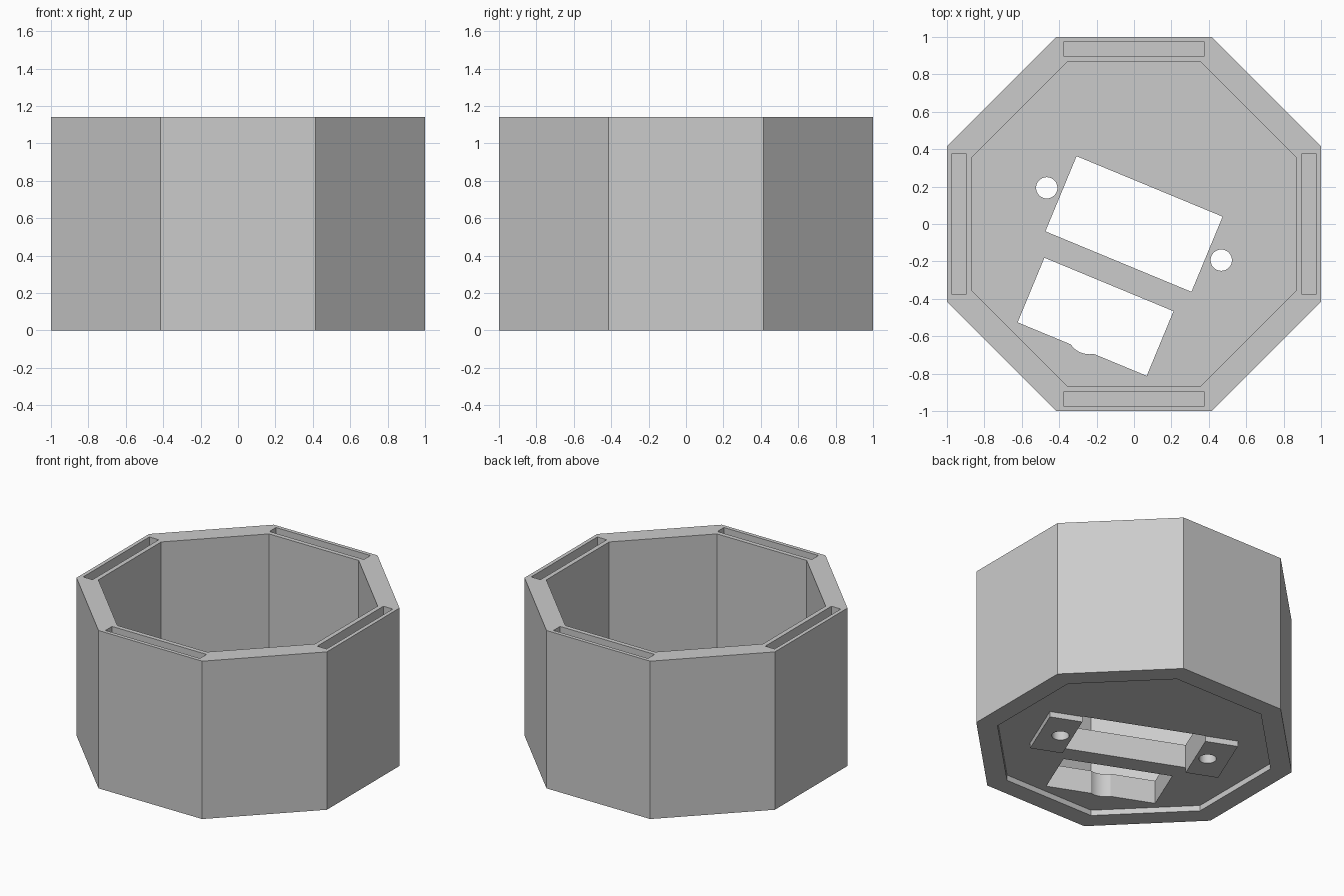
import bpy
import bmesh
from math import cos, pi, radians
from mathutils import Matrix

cube = bpy.data.objects.get("Cube")
if cube:
    bpy.data.objects.remove(cube, do_unlink=True)

HEIGHT = 1.14
INNER = 0.865          # inner apothem
FLOOR_LOW, FLOOR_TOP = 0.04, 0.21
TILT = Matrix.Rotation(radians(-22.5), 4, 'Z')

grey = bpy.data.materials.new("light grey plastic")
grey.use_nodes = True
color = (0.6, 0.6, 0.6, 1)
grey.diffuse_color = color
grey.node_tree.nodes["Principled BSDF"].inputs["Base Color"].default_value = color


def finish(name, bm, transform):
    bmesh.ops.transform(bm, matrix=transform, verts=bm.verts)
    mesh = bpy.data.meshes.new(name)
    bm.to_mesh(mesh)
    bm.free()
    mesh.materials.append(grey)
    obj = bpy.data.objects.new(name, mesh)
    bpy.context.collection.objects.link(obj)
    return obj


def prism(name, sides, radius, low, high, x=0, y=0, turn=0, frame=Matrix()):
    bm = bmesh.new()
    bmesh.ops.create_cone(bm, cap_ends=True, segments=sides, radius1=radius,
                          radius2=radius, depth=high - low)
    place = Matrix.Translation((x, y, (low + high) / 2))
    return finish(name, bm, frame @ place @ Matrix.Rotation(turn, 4, 'Z'))


def octagon(name, apothem, low, high):
    return prism(name, 8, apothem / cos(pi / 8), low, high, turn=pi / 8)


def box(name, length, width, low, high, x=0, y=0, frame=Matrix()):
    bm = bmesh.new()
    bmesh.ops.create_cube(bm, size=1)
    size = Matrix.Diagonal((length, width, high - low, 1))
    return finish(name, bm, frame @ Matrix.Translation((x, y, (low + high) / 2)) @ size)


def combine(body, tool, operation='DIFFERENCE'):
    mod = body.modifiers.new(tool.name, 'BOOLEAN')
    mod.operation = operation
    mod.solver = 'EXACT'
    mod.object = tool
    bpy.context.view_layer.objects.active = body
    bpy.ops.object.modifier_apply(modifier=mod.name)
    bpy.data.objects.remove(tool, do_unlink=True)


# Eight-sided shell with a floor and a shallow recess underneath
body = octagon("octagonal_housing", 1, 0, HEIGHT)
combine(body, octagon("interior_cutter", INNER, FLOOR_TOP, HEIGHT + 0.2))
combine(body, octagon("base_recess_cutter", INNER, -0.2, FLOOR_LOW))

# Slots in the rim above the four main sides
for i in range(4):
    spin = Matrix.Rotation(i * pi / 2, 4, 'Z')
    combine(body, box("rim_slot_cutter", 0.755, 0.075, HEIGHT - 0.15, HEIGHT + 0.1,
                      y=0.935, frame=spin))

# Mounting pads under the floor at both ends of the main opening
for side in (-1, 1):
    combine(body, box("mounting_pad", 0.26, 0.43, 0, 0.1, x=side * 0.515, frame=TILT), 'UNION')

# Main opening and its screw holes
combine(body, box("main_opening_cutter", 0.845, 0.435, -0.1, 0.4, frame=TILT))
for side in (-1, 1):
    combine(body, prism("screw_hole_cutter", 32, 0.057, -0.1, 0.4, x=side * 0.505, frame=TILT))

# Second opening with a rounded notch on its outer edge
combine(body, box("second_opening_cutter", 0.747, 0.374, -0.1, 0.4, y=-0.537, frame=TILT))
combine(body, prism("notch_cutter", 48, 0.12, -0.1, 0.4, y=-0.624, frame=TILT))

# Smooth the round holes, keep the flat sides sharp
bpy.ops.object.select_all(action='DESELECT')
body.select_set(True)
bpy.context.view_layer.objects.active = body
bpy.ops.object.shade_smooth_by_angle(angle=radians(20))
